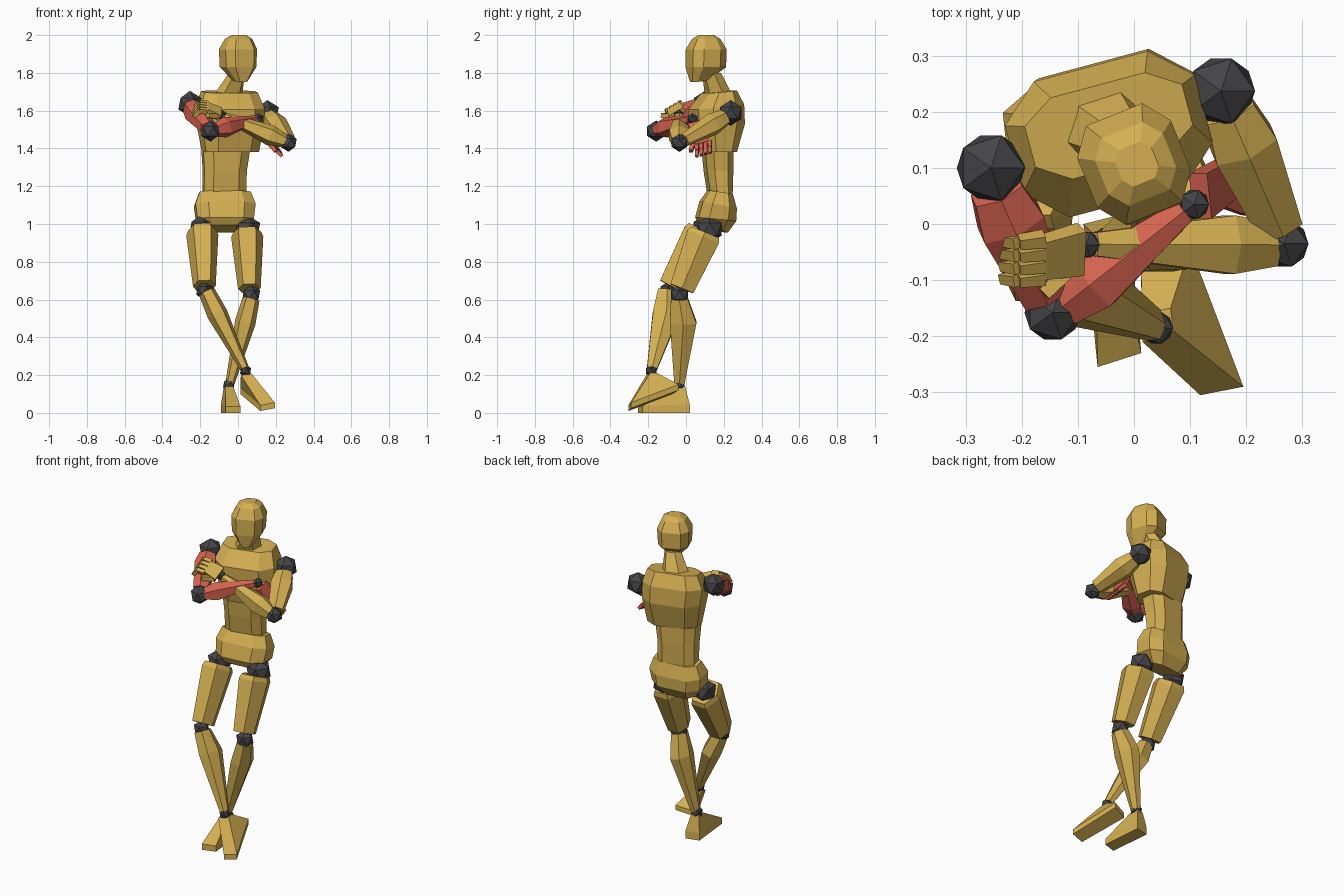
import bpy, bmesh, math
from mathutils import Vector, Matrix

if "Cube" in bpy.data.objects:
    bpy.data.objects.remove(bpy.data.objects["Cube"])


def material(name, rgb):
    m = bpy.data.materials.new(name)
    m.diffuse_color = (*rgb, 1)
    m.use_nodes = True
    m.node_tree.nodes["Principled BSDF"].inputs["Base Color"].default_value = m.diffuse_color
    return m


GOLD = material("gold", (0.66, 0.43, 0.085))
RED = material("coral_red", (0.68, 0.125, 0.08))
DARK = material("charcoal", (0.06, 0.06, 0.065))

OCT = [(1, .5), (.6, 1), (-.6, 1), (-1, .5), (-1, -.5), (-.6, -1), (.6, -1), (1, -.5)]
HEX = [(1, 0), (.55, 1), (-.55, 1), (-1, 0), (-.55, -1), (.55, -1)]
BOX = [(1, 1), (-1, 1), (-1, -1), (1, -1)]


def finish(name, bm, mat):
    bmesh.ops.recalc_face_normals(bm, faces=bm.faces)
    me = bpy.data.meshes.new(name)
    bm.to_mesh(me)
    bm.free()
    me.materials.append(mat)
    ob = bpy.data.objects.new(name, me)
    bpy.context.collection.objects.link(ob)


def loft(name, rings, mat):
    """Skin a stack of point rings and cap both ends."""
    bm = bmesh.new()
    vs = [[bm.verts.new(p) for p in r] for r in rings]
    n = len(vs[0])
    for a, b in zip(vs, vs[1:]):
        for i in range(n):
            j = (i + 1) % n
            bm.faces.new((a[i], a[j], b[j], b[i]))
    bm.faces.new(vs[0])
    bm.faces.new(vs[-1])
    finish(name, bm, mat)


def body(name, rings, yaw, mat=GOLD, shape=OCT):
    """Stack of level rings: (x, y, z, half width, half depth, z slope)."""
    rot = Matrix.Rotation(math.radians(yaw), 3, 'Z')
    loft(name, [[Vector((x, y, z)) + rot @ Vector((u * w, v * d, v * d * s))
                 for u, v in shape] for x, y, z, w, d, s in rings], mat)


def limb(name, a, b, rings, side=(1, 0, 0), mat=GOLD, shape=HEX):
    """Tapered limb from a to b: rings of (t, half width, half depth, depth offset)."""
    a, b = Vector(a), Vector(b)
    axis = (b - a).normalized()
    s = Vector(side)
    s = (s - axis * s.dot(axis)).normalized()
    d = s.cross(axis)
    loft(name, [[a.lerp(b, t) + s * u * w + d * (v * h + o) for u, v in shape]
                for t, w, h, o in rings], mat)


def ball(name, pos, r):
    bm = bmesh.new()
    bmesh.ops.create_icosphere(bm, subdivisions=1, radius=r,
                               matrix=Matrix.Translation(pos))
    finish(name, bm, DARK)


# Head and trunk
body("head", [(.012, .07, 1.755, .03, .045, .1), (.0, .105, 1.83, .085, .095, 0),
              (.0, .107, 1.925, .09, .095, 0), (.003, .107, 1.98, .065, .065, 0),
              (.005, .107, 2.0, .035, .035, 0)], 22)
body("neck", [(-.055, .175, 1.68, .08, .065, -.1), (-.005, .135, 1.80, .045, .045, 0)], 18, shape=HEX)
body("chest", [(-.04, .165, 1.38, .145, .085, 0), (-.04, .165, 1.53, .17, .125, 0),
               (-.045, .16, 1.62, .175, .125, .1), (-.045, .175, 1.70, .145, .075, .1)], 15)
body("abdomen", [(-.072, .18, 1.15, .113, .058, 0), (-.07, .172, 1.28, .113, .07, 0),
                 (-.065, .167, 1.39, .125, .075, 0)], 8)
body("pelvis", [(-.07, .18, 1.168, .135, .06, -.15), (-.07, .17, 1.10, .16, .09, -.2),
                (-.07, .157, 1.025, .15, .1, -.1), (-.075, .145, .975, .105, .07, -.3)], 6)

# Joint balls
for name, pos, r in [
        ("right_shoulder", (-.255, .1, 1.637), .068), ("left_shoulder", (.155, .237, 1.588), .068),
        ("right_elbow", (-.145, -.158, 1.492), .056), ("left_elbow", (.268, -.035, 1.43), .048),
        ("right_wrist", (.107, .035, 1.557), .03), ("left_wrist", (-.085, -.037, 1.577), .027),
        ("right_hip", (-.195, .1, .98), .07), ("left_hip", (.05, .125, .972), .075),
        ("right_knee", (-.178, -.095, .647), .048), ("left_knee", (.07, -.035, .625), .053),
        ("right_ankle", (.04, -.185, .222), .033), ("left_ankle", (-.048, -.037, .15), .035)]:
    ball(name, pos, r)

# Legs, the right one crossing in front
thigh = [(0, .075, .08, 0), (.08, .085, .09, 0), (1, .06, .065, 0)]
limb("right_thigh", (-.19, .085, .965), (-.178, -.08, .67), thigh)
limb("left_thigh", (.048, .1, .955), (.06, -.022, .658), thigh)
shin = [(0, .045, .045, 0), (.28, .055, .07, .02), (1, .024, .027, 0)]
limb("right_shin", (-.165, -.105, .64), (.035, -.18, .235), shin)
limb("left_shin", (.07, -.035, .605), (-.043, -.035, .155), shin)


def foot(name, sole, ankle, rise):
    loft(name, [ankle, [(x, y, z + r) for (x, y, z), r in zip(sole, rise)], sole], GOLD)


foot("left_foot", [(-.09, 0, 0), (-.01, .02, 0), (.013, -.23, 0), (-.065, -.255, 0)],
     [(-.075, -.015, .14), (-.03, -.005, .14), (-.025, -.06, .14), (-.068, -.065, .14)],
     (.045, .045, .035, .035))
foot("right_foot", [(.012, -.07, .10), (.1, -.04, .12), (.195, -.29, .025), (.118, -.305, .01)],
     [(.015, -.16, .2), (.065, -.15, .21), (.07, -.19, .21), (.015, -.21, .2)],
     (.03, .03, .03, .03))

# Folded arms
UP = (0, 0, 1)
upper = [(0, .045, .045, 0), (.3, .06, .058, 0), (1, .036, .04, 0)]
fore = [(0, .035, .038, 0), (.25, .055, .052, 0), (1, .021, .021, 0)]
limb("left_upper_arm", (.168, .205, 1.565), (.26, -.008, 1.445), upper, UP)
limb("left_forearm", (.25, -.037, 1.437), (-.07, -.036, 1.57), fore, UP)
limb("right_upper_arm", (-.245, .06, 1.62), (-.16, -.13, 1.508), upper, UP, RED)
limb("right_forearm", (-.125, -.145, 1.498), (.092, .025, 1.554), fore, UP, RED)


def segment(name, a, b, w, d, mat, side):
    limb(name, a, b, [(0, w, d, 0), (1, w * .85, d * .85, 0)], side, mat, BOX)


# Left hand gripping the right upper arm
grip = Vector((0, -.85, -.5)).normalized()
segment("left_palm", (-.095, -.045, 1.582), (-.165, -.06, 1.615), .045, .018, GOLD, grip)
segment("left_thumb", (-.11, -.075, 1.57), (-.16, -.125, 1.575), .014, .014, GOLD, UP)
for i in range(4):
    k = Vector((-.16, -.06, 1.615)) + grip * (i - 1.5) * .026
    m = k + Vector((-.045, -.006, .008))
    segment(f"left_finger_{i + 1}", k, m, .0115, .014, GOLD, grip)
    segment(f"left_fingertip_{i + 1}", m, m + Vector((-.028, .004, -.035)), .0105, .012, GOLD, grip)

# Right hand tucked under the left upper arm
row = Vector((-.1, .95, .25)).normalized()
segment("right_palm", (.118, .05, 1.535), (.172, .085, 1.425), .042, .018, RED, row)
segment("right_thumb", (.15, .045, 1.45), (.2, .025, 1.385), .012, .012, RED, row)
for i in range(4):
    k = Vector((.17, .092, 1.425)) + row * (i - 1.5) * .024
    m = k + Vector((.035, 0, -.03))
    segment(f"right_finger_{i + 1}", k, m, .011, .012, RED, row)
    segment(f"right_fingertip_{i + 1}", m, m + Vector((.024, 0, -.028)), .01, .01, RED, row)
